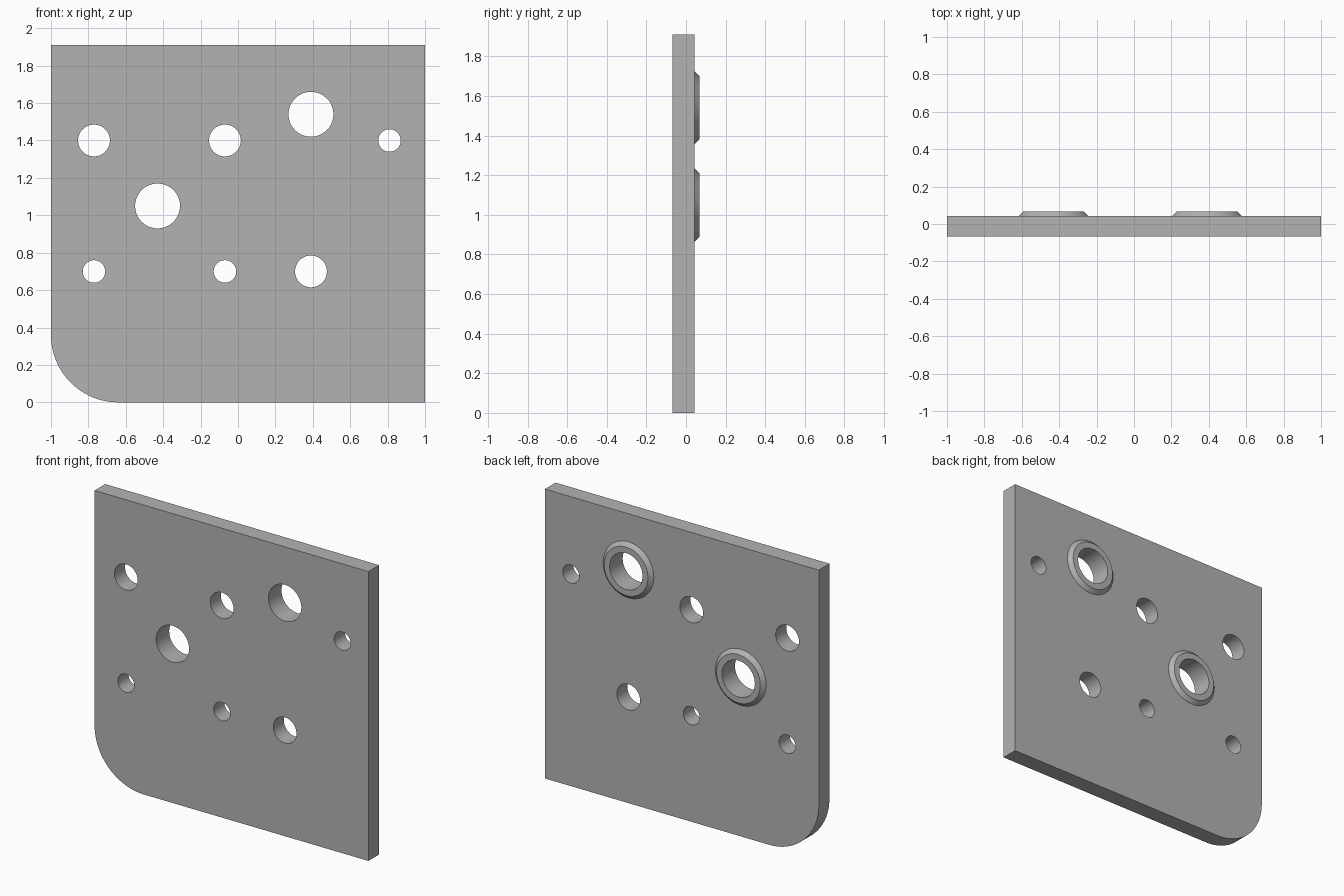
import bpy, bmesh
from math import cos, sin, pi, radians
from mathutils import Vector

if "Cube" in bpy.data.objects:
    bpy.data.objects.remove(bpy.data.objects["Cube"])

FRONT, BACK, BOSS_BACK = -0.068, 0.043, 0.068
HEIGHT, CORNER, SEGMENTS = 1.91, 0.36, 64
SMALL, MEDIUM, LARGE = 0.06, 0.085, 0.12

# Holes as x, z, radius
bossed_holes = [(0.39, 1.54, LARGE), (-0.43, 1.05, LARGE)]
plain_holes = [(-0.77, 1.40, MEDIUM), (-0.07, 1.40, MEDIUM), (0.81, 1.40, SMALL),
               (-0.77, 0.70, SMALL), (-0.07, 0.70, SMALL), (0.39, 0.70, MEDIUM)]

grey = bpy.data.materials.new("plain grey")
grey.use_nodes = True
grey.diffuse_color = (0.45, 0.45, 0.45, 1)
grey.node_tree.nodes["Principled BSDF"].inputs["Base Color"].default_value = grey.diffuse_color


def circle(x, z, r, y):
    return [Vector((x + r * cos(2 * pi * i / SEGMENTS), y, z + r * sin(2 * pi * i / SEGMENTS)))
            for i in range(SEGMENTS)]


def finish(name, bm):
    bmesh.ops.recalc_face_normals(bm, faces=bm.faces)
    mesh = bpy.data.meshes.new(name)
    bm.to_mesh(mesh)
    bm.free()
    mesh.materials.append(grey)
    obj = bpy.data.objects.new(name, mesh)
    bpy.context.collection.objects.link(obj)
    bpy.ops.object.select_all(action='DESELECT')
    obj.select_set(True)
    bpy.context.view_layer.objects.active = obj
    bpy.ops.object.shade_smooth_by_angle(angle=radians(30))


# Plate: outline with one rounded corner and drilled holes, filled and extruded
outline = [Vector((1, FRONT, 0)), Vector((1, FRONT, HEIGHT)), Vector((-1, FRONT, HEIGHT))]
for i in range(25):
    a = pi + pi / 2 * i / 24
    outline.append(Vector((-1 + CORNER + CORNER * cos(a), FRONT, CORNER + CORNER * sin(a))))

bm = bmesh.new()
for loop in [outline] + [circle(x, z, r, FRONT) for x, z, r in bossed_holes + plain_holes]:
    verts = [bm.verts.new(p) for p in loop]
    for a, b in zip(verts, verts[1:] + verts[:1]):
        bm.edges.new((a, b))
bmesh.ops.triangle_fill(bm, use_beauty=True, edges=bm.edges[:], normal=(0, -1, 0))
extruded = bmesh.ops.extrude_face_region(bm, geom=bm.faces[:], use_keep_orig=True)
moved = [g for g in extruded["geom"] if isinstance(g, bmesh.types.BMVert)]
bmesh.ops.translate(bm, verts=moved, vec=(0, BACK - FRONT, 0))
finish("plate", bm)

# Bosses: chamfered rings around the large holes on the back
for name, (x, z, r) in zip(("upper_boss", "lower_boss"), bossed_holes):
    bm = bmesh.new()
    profile = [(0.185, BACK), (0.16, BOSS_BACK), (r, BOSS_BACK), (r, BACK)]
    rings = [[bm.verts.new(p) for p in circle(x, z, radius, y)] for radius, y in profile]
    for inner, outer in zip(rings, rings[1:]):
        for i in range(SEGMENTS):
            j = (i + 1) % SEGMENTS
            bm.faces.new((inner[i], inner[j], outer[j], outer[i]))
    finish(name, bm)
